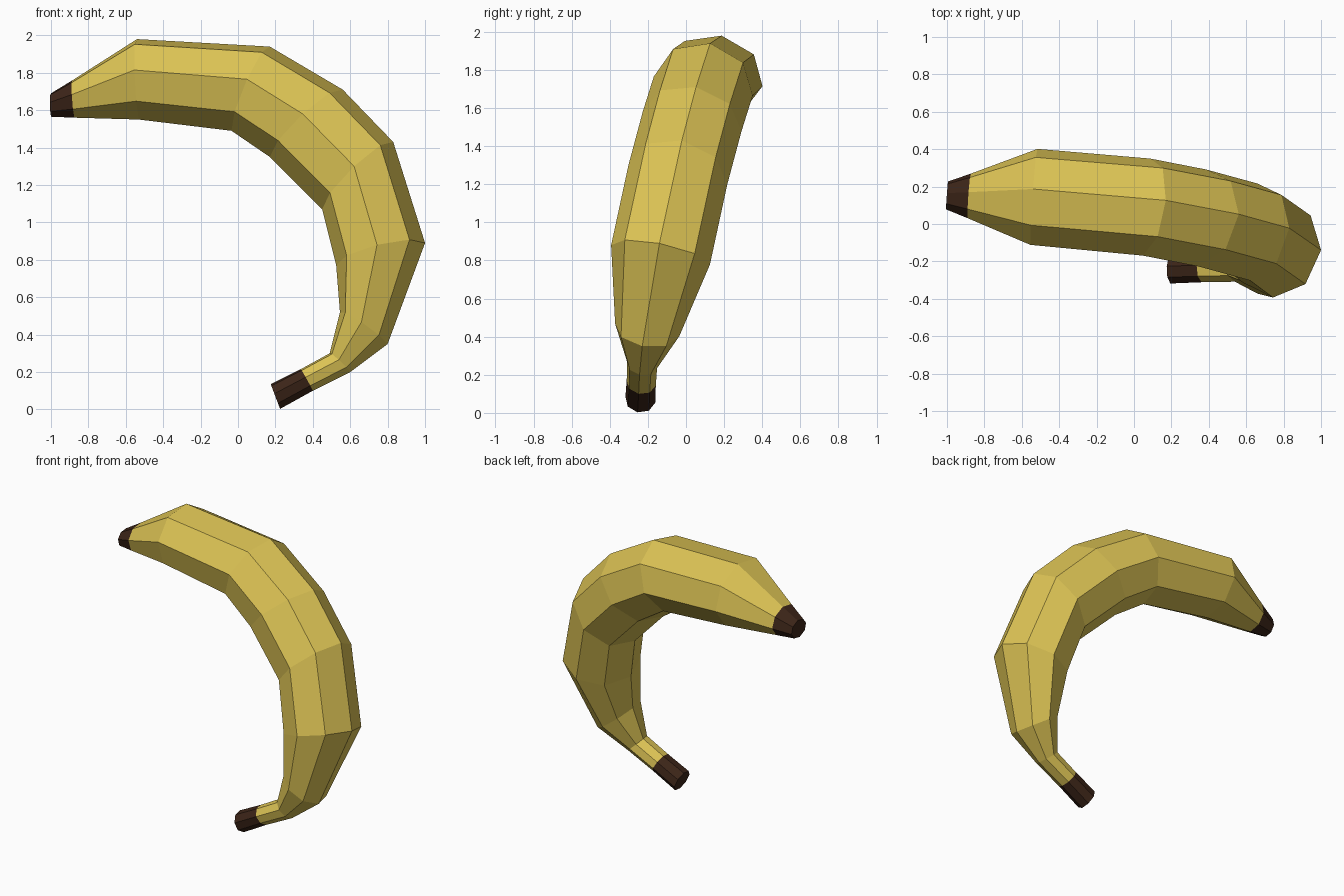
import bpy, bmesh
from math import cos, sin, pi
from mathutils import Vector

if "Cube" in bpy.data.objects:
    bpy.data.objects.remove(bpy.data.objects["Cube"])

SIDES = 8
# The banana bends in one tilted plane; this is its normal
NORMAL = Vector((0.0745, 1.0, -0.1945)).normalized()


def on_plane(x, z):
    return Vector((x, 0.145 - 0.0745 * (x + 0.535) + 0.1945 * (z - 1.765), z))


def material(name, color):
    m = bpy.data.materials.new(name)
    m.diffuse_color = color
    m.use_nodes = True
    m.node_tree.nodes["Principled BSDF"].inputs["Base Color"].default_value = m.diffuse_color
    return m


# Rings from blossom tip to stem: outer x, z, inner x, z, half width
RINGS = [
    (-1.00, 1.69, -1.00, 1.565, 0.076),
    (-0.885, 1.76, -0.875, 1.56, 0.122),
    (-0.54, 1.98, -0.53, 1.55, 0.262),
    (0.17, 1.94, -0.035, 1.49, 0.265),
    (0.56, 1.71, 0.17, 1.35, 0.265),
    (0.83, 1.43, 0.45, 1.07, 0.265),
    (1.00, 0.89, 0.525, 0.77, 0.265),
    (0.80, 0.35, 0.545, 0.52, 0.172),
    (0.60, 0.20, 0.49, 0.30, 0.080),
    (0.40, 0.10, 0.335, 0.215, 0.078),
    (0.225, 0.003, 0.175, 0.135, 0.080),
]

bm = bmesh.new()
loops = []
for ox, oz, ix, iz, width in RINGS:
    outer, inner = on_plane(ox, oz), on_plane(ix, iz)
    center, radial = (outer + inner) / 2, (outer - inner) / 2
    loops.append([bm.verts.new(center + NORMAL * width * cos(2 * pi * k / SIDES)
                               + radial * sin(2 * pi * k / SIDES))
                  for k in range(SIDES)])

# Skin between rings; first and last bands are the dark ends
last = len(loops) - 2
for i, (a, b) in enumerate(zip(loops, loops[1:])):
    for k in range(SIDES):
        j = (k + 1) % SIDES
        f = bm.faces.new((a[k], a[j], b[j], b[k]))
        f.material_index = 1 if i in (0, last) else 0

# End caps
for loop in (loops[0], loops[-1]):
    bm.faces.new(loop).material_index = 1
bmesh.ops.recalc_face_normals(bm, faces=bm.faces[:])

mesh = bpy.data.meshes.new("banana")
bm.to_mesh(mesh)
bm.free()
mesh.materials.append(material("yellow_peel", (0.72, 0.55, 0.09, 1)))
mesh.materials.append(material("dark_ends", (0.045, 0.018, 0.009, 1)))
bpy.context.collection.objects.link(bpy.data.objects.new("banana", mesh))
